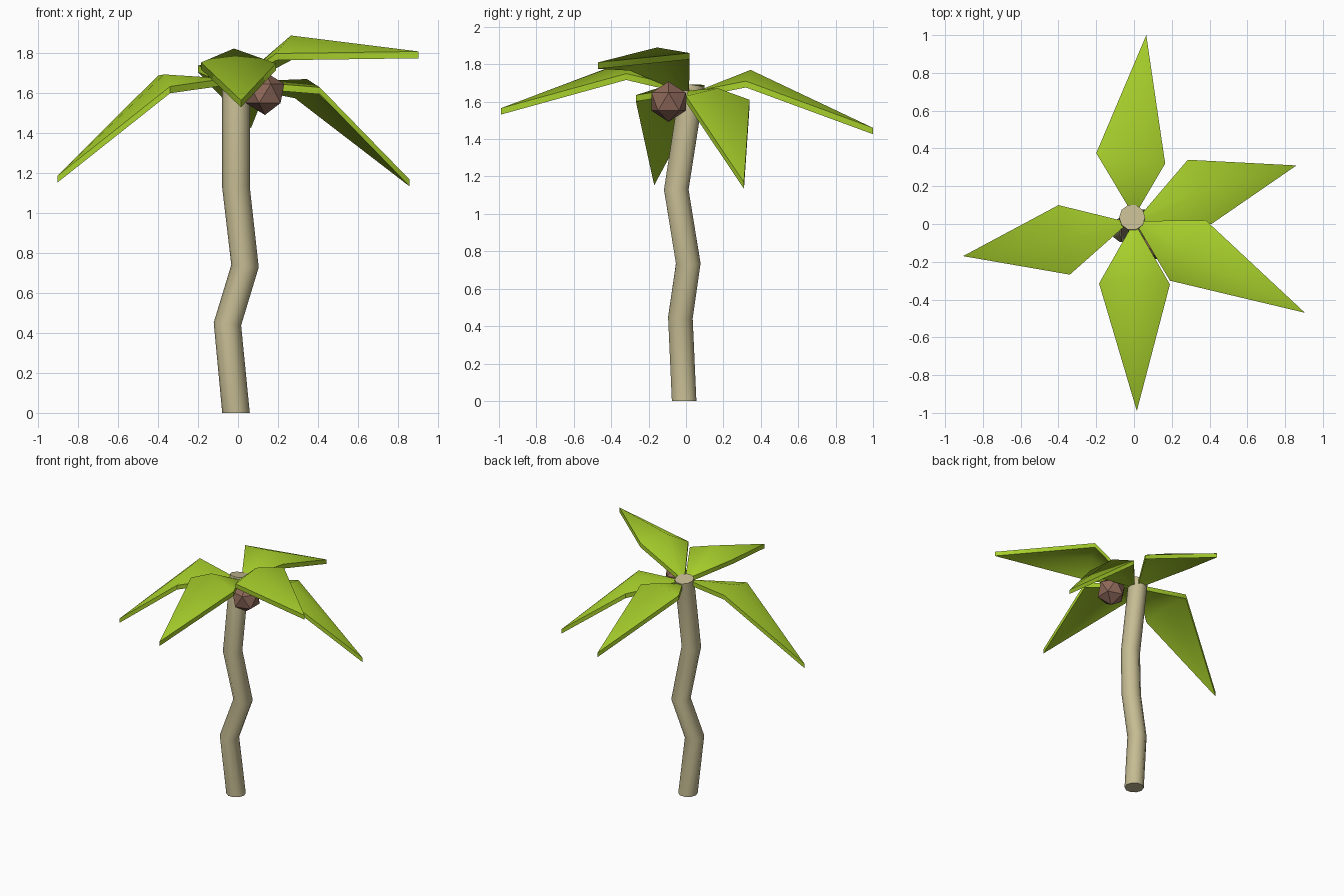
import bpy, bmesh, math
from mathutils import Vector

if "Cube" in bpy.data.objects:
    bpy.data.objects.remove(bpy.data.objects["Cube"])


def material(name, color):
    m = bpy.data.materials.new(name)
    m.diffuse_color = (*color, 1)
    m.use_nodes = True
    m.node_tree.nodes["Principled BSDF"].inputs["Base Color"].default_value = m.diffuse_color
    return m


green = material("leaf_green", (0.39, 0.63, 0.025))
bark = material("pale_bark", (0.56, 0.50, 0.29))
brown = material("nut_brown", (0.27, 0.14, 0.10))


def finish(bm, name, mat, smooth_angle=None):
    bmesh.ops.recalc_face_normals(bm, faces=bm.faces)
    me = bpy.data.meshes.new(name)
    bm.to_mesh(me)
    bm.free()
    me.materials.append(mat)
    if smooth_angle:
        for p in me.polygons:
            p.use_smooth = True
        me.set_sharp_from_angle(angle=math.radians(smooth_angle))
    ob = bpy.data.objects.new(name, me)
    bpy.context.collection.objects.link(ob)
    return ob


# Crooked trunk: a ten-sided ring swept along a zigzag path
path = [Vector(p) for p in [(-0.01, -0.01, 0), (-0.053, -0.03, 0.445),
                            (0.035, 0.012, 0.735), (-0.01, -0.052, 1.13),
                            (-0.01, 0.035, 1.69)]]
SIDES, RADIUS = 10, 0.069
bm = bmesh.new()
rings = []
for i, p in enumerate(path):
    n = Vector((0, 0, 1))
    if i:
        n = (p - path[i - 1]).normalized()
        if i < len(path) - 1:
            n = (n + (path[i + 1] - p).normalized()).normalized()
    rot = Vector((0, 0, 1)).rotation_difference(n)
    rings.append([bm.verts.new(p + rot @ Vector((RADIUS * math.cos(a), RADIUS * math.sin(a), 0)))
                  for a in (2 * math.pi * k / SIDES for k in range(SIDES))])
for a, b in zip(rings, rings[1:]):
    for k in range(SIDES):
        j = (k + 1) % SIDES
        bm.faces.new((a[k], a[j], b[j], b[k]))
bm.faces.new(rings[0])
bm.faces.new(rings[-1])
finish(bm, "trunk", bark, 50)


# Leaves: kite with a raised centre point, thickened downward
def leaf(name, base, side_a, ridge, side_b, tip, thick=0.034):
    bm = bmesh.new()
    root = Vector(base)
    out = Vector((tip[0] - base[0], tip[1] - base[1], 0)).normalized()
    across = Vector((-out.y, out.x, 0)) * 0.018
    if across.dot(Vector(side_a) - root) < 0:
        across = -across
    pts = [root + across, root - across, *map(Vector, (side_a, ridge, side_b, tip))]
    top = [bm.verts.new(p) for p in pts]
    low = [bm.verts.new(p - Vector((0, 0, thick))) for p in pts]
    for v in (top, low):
        for f in ((0, 1, 3), (0, 3, 2), (1, 4, 3), (2, 3, 5), (3, 4, 5)):
            bm.faces.new([v[k] for k in f])
    rim = (0, 2, 5, 4, 1)
    for a, b in zip(rim, rim[1:] + rim[:1]):
        bm.faces.new((top[a], top[b], low[b], low[a]))
    finish(bm, name, green, 50)


leaf("front_leaf", (0, -0.02, 1.68), (-0.185, -0.315, 1.755), (-0.02, -0.30, 1.825),
     (0.19, -0.32, 1.75), (0.015, -0.99, 1.565))
leaf("front_right_leaf", (0.03, 0, 1.68), (0.19, -0.30, 1.80), (0.265, -0.155, 1.89),
     (0.38, 0.02, 1.86), (0.905, -0.47, 1.81))
leaf("back_right_leaf", (0.04, 0.03, 1.66), (0.41, 0.0, 1.63), (0.345, 0.17, 1.672),
     (0.285, 0.34, 1.61), (0.86, 0.31, 1.168))
leaf("back_leaf", (0.0, 0.07, 1.66), (-0.2, 0.375, 1.74), (0, 0.345, 1.77),
     (0.165, 0.32, 1.71), (0.065, 1.0, 1.46))
leaf("left_leaf", (-0.06, 0.0, 1.675), (-0.34, -0.268, 1.635), (-0.37, -0.08, 1.695),
     (-0.4, 0.1, 1.69), (-0.905, -0.17, 1.187))

# Faceted coconut under the crown
bm = bmesh.new()
bmesh.ops.create_icosphere(bm, subdivisions=1, radius=0.108)
bmesh.ops.translate(bm, verts=bm.verts, vec=(0.135, -0.093, 1.6))
finish(bm, "coconut", brown)
